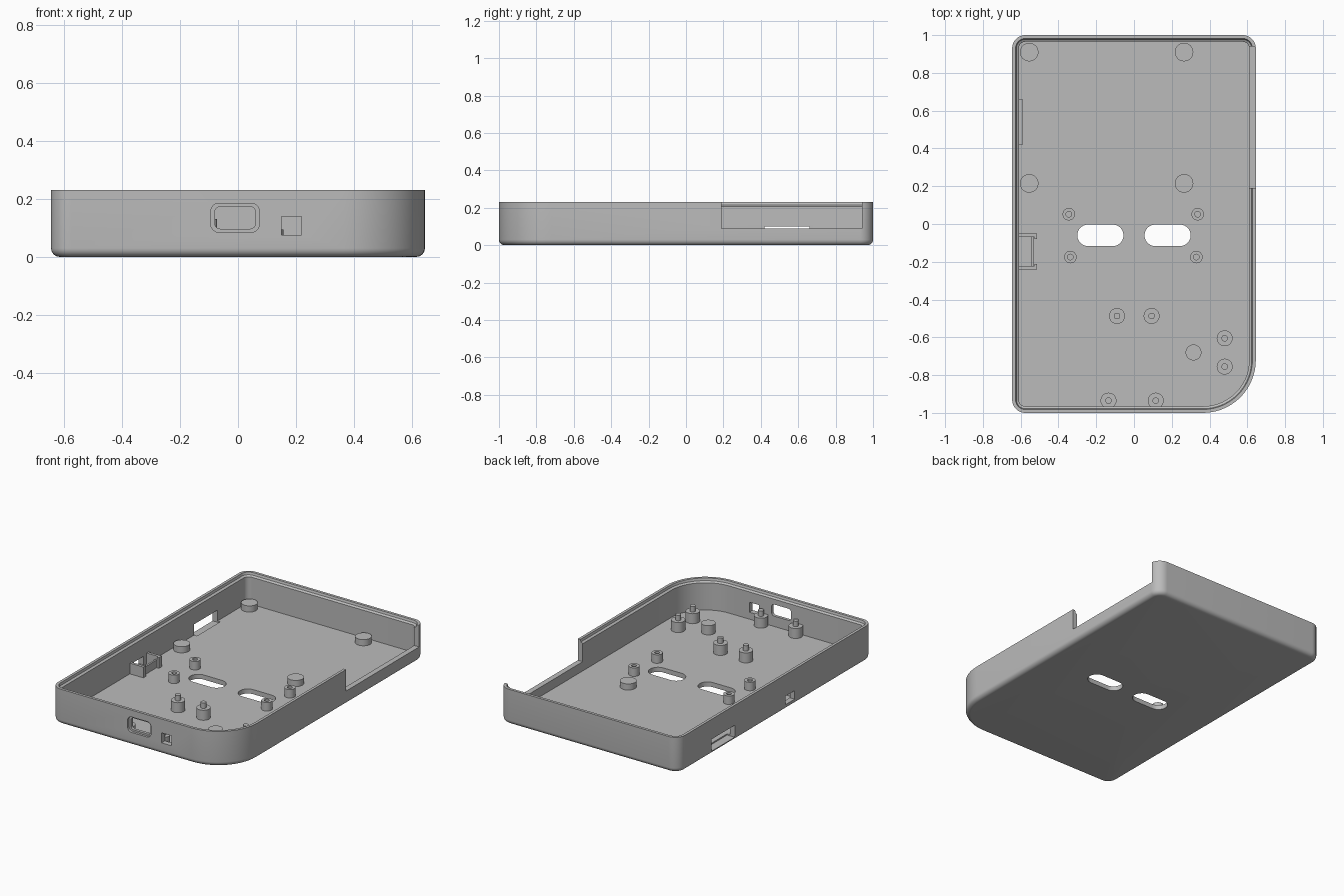
import bpy, bmesh, math
from mathutils import Matrix

old = bpy.data.objects.get("Cube")
if old:
    bpy.data.objects.remove(old, do_unlink=True)

grey = bpy.data.materials.new("plain grey")
grey.use_nodes = True
grey.diffuse_color = (0.5, 0.5, 0.5, 1)
grey.node_tree.nodes["Principled BSDF"].inputs["Base Color"].default_value = (0.5, 0.5, 0.5, 1)

HX, HY, H = 0.645, 1.0, 0.23
WALL, FLOOR = 0.035, 0.03


def finish(name, bm, smooth=True):
    bmesh.ops.recalc_face_normals(bm, faces=bm.faces[:])
    me = bpy.data.meshes.new(name)
    bm.to_mesh(me)
    bm.free()
    me.materials.append(grey)
    ob = bpy.data.objects.new(name, me)
    bpy.context.collection.objects.link(ob)
    if smooth:
        shade(ob)
    return ob


def shade(ob):
    bpy.ops.object.select_all(action='DESELECT')
    bpy.context.view_layer.objects.active = ob
    ob.select_set(True)
    bpy.ops.object.shade_smooth_by_angle(angle=math.radians(30))


def rounded(hx, hy, radii, steps):
    """Rounded rectangle, corners ordered +x+y, -x+y, -x-y, +x-y."""
    pts = []
    for i, ((sx, sy), r) in enumerate(zip(((1, 1), (-1, 1), (-1, -1), (1, -1)), radii)):
        for k in range(steps + 1):
            a = math.pi / 2 * (i + k / steps)
            pts.append((sx * (hx - r) + r * math.cos(a), sy * (hy - r) + r * math.sin(a)))
    return pts


def loft(rings):
    """Closed solid through rings of matching points."""
    bm = bmesh.new()
    loops = [[bm.verts.new(p) for p in ring] for ring in rings]
    for a, b in zip(loops, loops[1:]):
        for i in range(len(a)):
            j = (i + 1) % len(a)
            bm.faces.new((a[i], a[j], b[j], b[i]))
    bm.faces.new(loops[0][::-1])
    bm.faces.new(loops[-1])
    return bm


def lathe(name, x, y, profile, segs=32):
    ring = [2 * math.pi * i / segs for i in range(segs)]
    return finish(name, loft([[(x + r * math.cos(a), y + r * math.sin(a), z) for a in ring]
                              for r, z in profile]))


def box(name, x0, x1, y0, y1, z0, z1):
    bm = bmesh.new()
    size = Matrix.Diagonal((x1 - x0, y1 - y0, z1 - z0, 1))
    mid = Matrix.Translation(((x0 + x1) / 2, (y0 + y1) / 2, (z0 + z1) / 2))
    bmesh.ops.create_cube(bm, size=1, matrix=mid @ size)
    return finish(name, bm, False)


def cut(target, cutter):
    bpy.context.view_layer.objects.active = target
    mod = target.modifiers.new("cut", 'BOOLEAN')
    mod.operation, mod.solver, mod.object = 'DIFFERENCE', 'EXACT', cutter
    bpy.ops.object.modifier_apply(modifier=mod.name)
    bpy.data.objects.remove(cutter, do_unlink=True)


# Tray: rounded bottom edge, walls, stepped rim, floor
FILLET = 0.03
profile = []
for k in range(7):
    a = math.pi / 2 * k / 6
    profile.append((FILLET * (1 - math.sin(a)), FILLET * (1 - math.cos(a))))
profile += [(0, H), (0.018, H), (0.022, 0.215), (WALL, 0.207), (WALL, FLOOR)]
rings = []
for inset, z in profile:
    radii = [r - inset for r in (0.07, 0.07, 0.07, 0.28)]
    rings.append([(x, y, z) for x, y in rounded(HX - inset, HY - inset, radii, 14)])
tray = finish("tray", loft(rings), False)

# Two mounting slots through the floor
for sx in (-1, 1):
    slot = rounded(0.122, 0.057, [0.0565] * 4, 10)
    cut(tray, finish("slot_cutter", loft([[(x + sx * 0.178, y - 0.06, z) for x, y in slot]
                                          for z in (-0.1, 0.1)]), False))

# Connector port in the front wall, with a tapered outer recess
port = []
for y, hx, hz, r in ((-1.1, 0.084, 0.05, 0.028), (-0.985, 0.084, 0.05, 0.028),
                     (-0.985, 0.07, 0.038, 0.018), (-0.9, 0.07, 0.038, 0.018)):
    port.append([(x - 0.01, y, z + 0.135) for x, z in rounded(hx, hz, [r] * 4, 6)])
cut(tray, finish("port_cutter", loft(port), False))

# Square front opening, side windows and the side notch
for b in ((0.15, 0.22, -1.1, -0.94, 0.075, 0.14),
          (-0.7, -0.59, 0.42, 0.66, 0.022, 0.1),
          (-0.7, -0.59, -0.195, -0.1, 0.035, 0.09),
          (0.585, 0.7, 0.19, 0.94, 0.09, 0.3)):
    cut(tray, box("opening_cutter", *b))
shade(tray)

# Flat support pads
Z0 = FLOOR - 0.005
for x, y in ((-0.555, 0.91), (0.265, 0.91), (-0.555, 0.215), (0.265, 0.215)):
    lathe("support_pad", x, y, [(0.049, Z0), (0.049, 0.07)])
lathe("tall_pad", 0.315, -0.68, [(0.042, Z0), (0.042, 0.09)])

# Screw bosses with a blind hole
for x, y in ((-0.345, 0.052), (0.337, 0.052), (-0.337, -0.175), (0.33, -0.175)):
    lathe("screw_boss", x, y, [(0.033, Z0), (0.033, 0.085), (0.015, 0.085), (0.015, 0.04)])

# Posts with locating pins
for x, y in ((-0.09, -0.487), (0.093, -0.487), (0.48, -0.605),
             (0.48, -0.755), (-0.135, -0.935), (0.115, -0.935)):
    lathe("pin_post", x, y, [(0.042, Z0), (0.042, 0.095), (0.017, 0.095), (0.017, 0.13)])

# Switch holder on the side wall: two arms, hooks and a low stop
for s in (-1, 1):
    y = sorted((-0.145 + s * 0.095, -0.145 + s * 0.077))
    hook = sorted((-0.145 + s * 0.095, -0.145 + s * 0.066))
    box("holder_arm", -0.615, -0.527, y[0], y[1], Z0, 0.1)
    box("holder_hook", -0.527, -0.513, hook[0], hook[1], Z0, 0.1)
box("holder_stop", -0.542, -0.53, -0.222, -0.068, Z0, 0.08)
